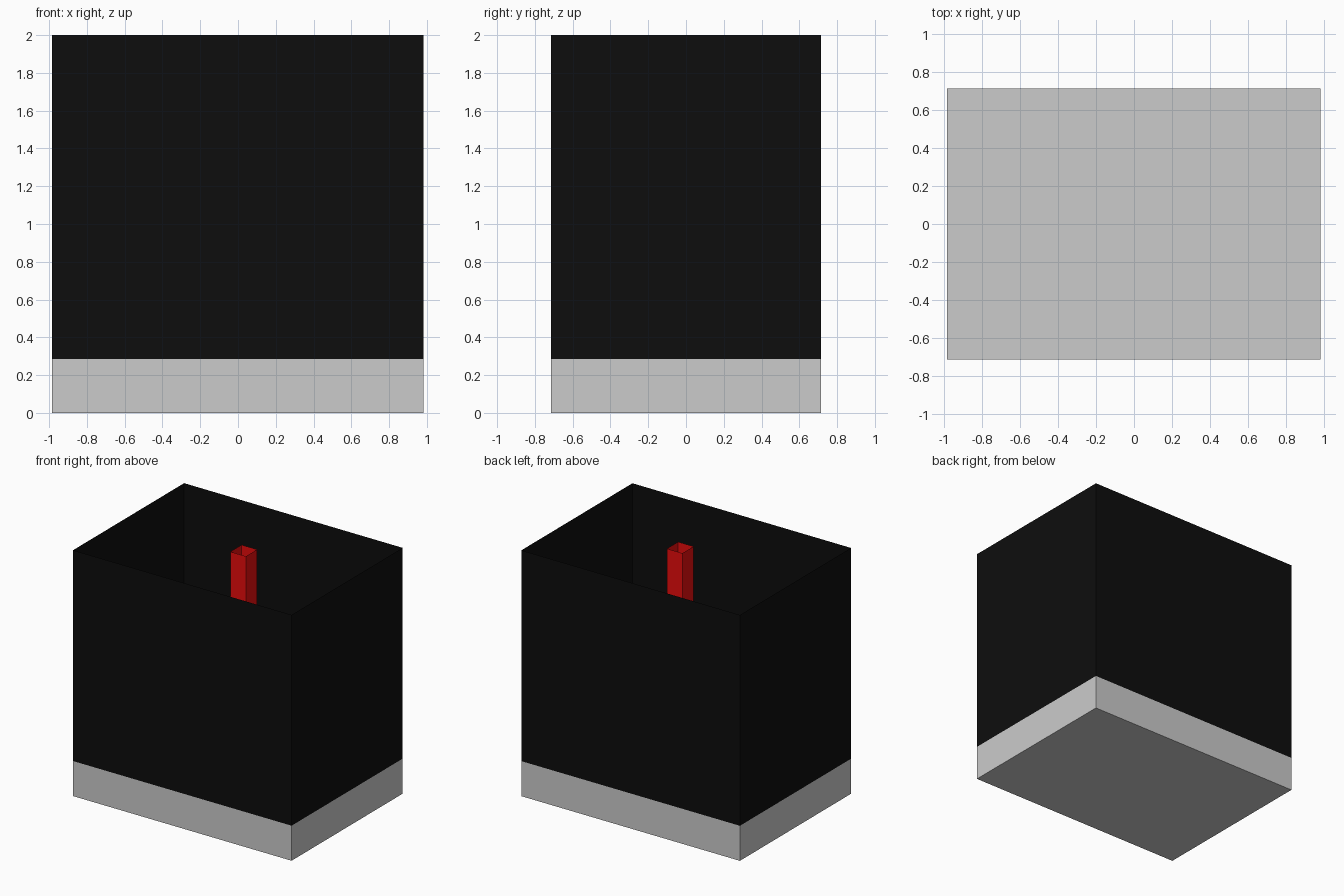
import bpy, bmesh

if "Cube" in bpy.data.objects:
    bpy.data.objects.remove(bpy.data.objects["Cube"])

X0, X1, Y0, Y1 = -0.985, 0.982, -0.714, 0.714
BASE, TOP = 0.285, 2.0


def material(name, rgb):
    m = bpy.data.materials.new(name)
    m.diffuse_color = (*rgb, 1)
    m.use_nodes = True
    m.node_tree.nodes["Principled BSDF"].inputs["Base Color"].default_value = m.diffuse_color
    return m


def finish(name, bm, mat=None):
    me = bpy.data.meshes.new(name)
    bm.to_mesh(me)
    bm.free()
    ob = bpy.data.objects.new(name, me)
    bpy.context.collection.objects.link(ob)
    if mat:
        me.materials.append(mat)
    return ob


def walls(name, path, z0, z1, closed=False, floor=False, mat=None):
    """Thin sheet walls raised along a plan path, optionally with a floor."""
    bm = bmesh.new()
    low = [bm.verts.new((x, y, z0)) for x, y in path]
    high = [bm.verts.new((x, y, z1)) for x, y in path]
    n = len(path)
    for i in range(n if closed else n - 1):
        j = (i + 1) % n
        bm.faces.new((low[i], low[j], high[j], high[i]))
    if floor:
        bm.faces.new(low[::-1])
    return finish(name, bm, mat)


def rect(x0, x1, y0, y1):
    return [(x0, y0), (x1, y0), (x1, y1), (x0, y1)]


black = material("black", (0.004, 0.004, 0.004))
red = material("red", (0.8, 0.004, 0.004))

# Grey lower storey: floor, outer walls and partitions
walls("base_storey", rect(X0, X1, Y0, Y1), 0, BASE, closed=True, floor=True)
walls("long_partition", [(0.12, Y0), (0.12, Y1)], 0, BASE)
walls("short_partition", [(0.12, -0.14), (X1, -0.14)], 0, BASE)

# Tall black outer walls, open at the top
walls("upper_walls", rect(X0, X1, Y0, Y1), BASE, TOP, closed=True, mat=black)

# Red open shaft and low red enclosure in the corner room
walls("shaft", rect(-0.02, 0.12, -0.07, 0.075), 0, TOP, closed=True, mat=red)
walls("low_enclosure", rect(0.295, 0.92, -0.69, -0.427), 0, 0.21, closed=True, mat=red)
